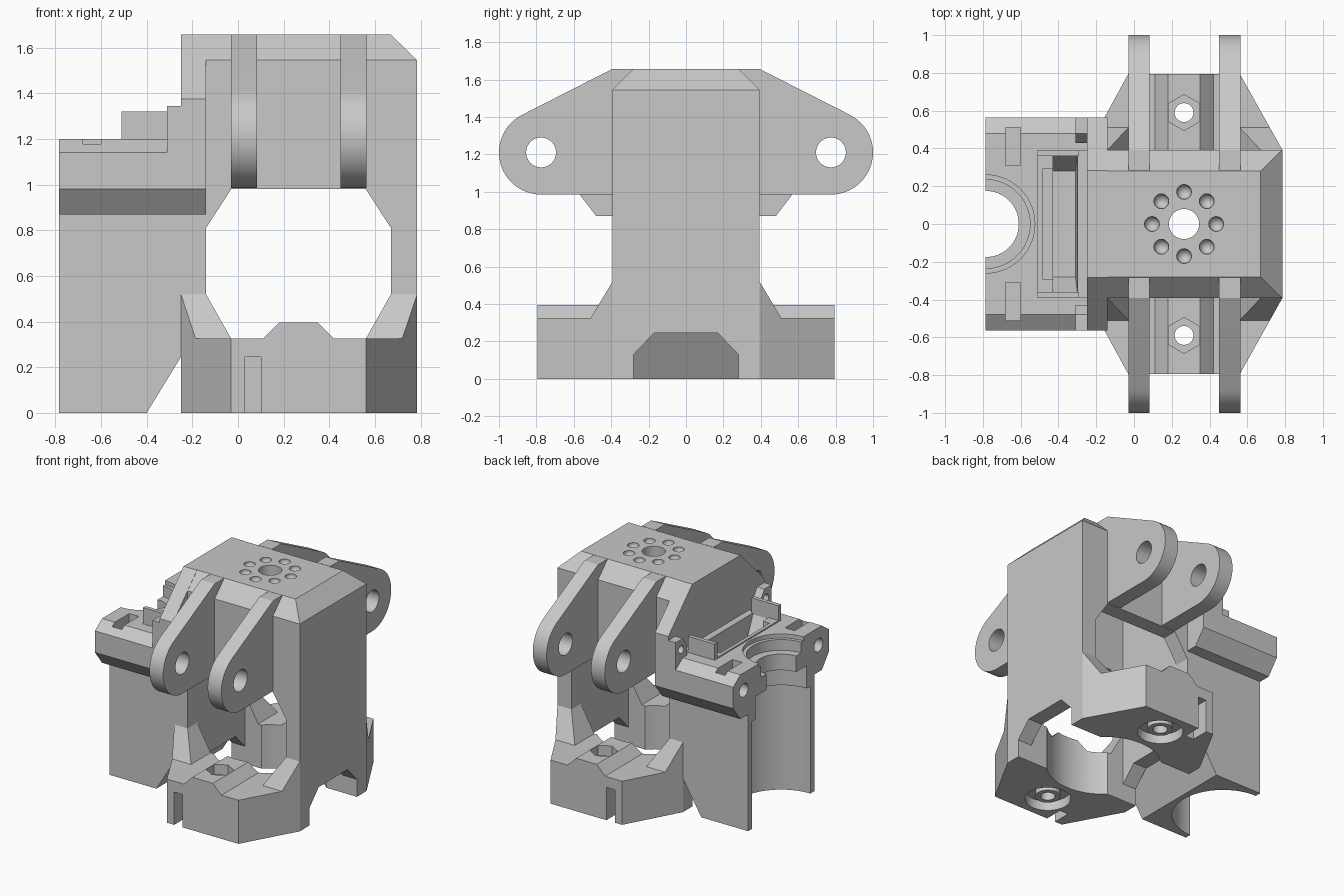
import bpy, bmesh, math
from mathutils import Vector, Matrix

if "Cube" in bpy.data.objects:
    bpy.data.objects.remove(bpy.data.objects["Cube"])

grey = bpy.data.materials.new("mid grey")
grey.diffuse_color = (0.58, 0.58, 0.58, 1)
grey.use_nodes = True
grey.node_tree.nodes["Principled BSDF"].inputs["Base Color"].default_value = grey.diffuse_color
CX = 0.265  # centre line of the bolt circle and ring


def make(name, bm):
    bmesh.ops.recalc_face_normals(bm, faces=bm.faces)
    me = bpy.data.meshes.new(name)
    bm.to_mesh(me)
    bm.free()
    me.materials.append(grey)
    ob = bpy.data.objects.new(name, me)
    bpy.context.collection.objects.link(ob)
    return ob


def prism(name, pts, axis, a, b):
    """Extrude a 2D profile along an axis from a to b."""
    put = {'x': lambda p, t: (t, p[0], p[1]),
           'y': lambda p, t: (p[0], t, p[1]),
           'z': lambda p, t: (p[0], p[1], t)}[axis]
    bm = bmesh.new()
    lo = [bm.verts.new(put(p, a)) for p in pts]
    hi = [bm.verts.new(put(p, b)) for p in pts]
    bm.faces.new(lo)
    bm.faces.new(hi)
    n = len(pts)
    for i in range(n):
        j = (i + 1) % n
        bm.faces.new((lo[i], lo[j], hi[j], hi[i]))
    return make(name, bm)


def box(name, x0, x1, y0, y1, z0, z1):
    return prism(name, [(x0, y0), (x1, y0), (x1, y1), (x0, y1)], 'z', z0, z1)


def disc(name, c, r, axis, a, b, n=48, turn=0.0):
    pts = [(c[0] + r * math.cos(turn + math.tau * i / n),
            c[1] + r * math.sin(turn + math.tau * i / n)) for i in range(n)]
    return prism(name, pts, axis, a, b)


def loft(name, layers):
    """Convex solid through rectangles (x0, x1, half_y, z)."""
    bm = bmesh.new()
    for x0, x1, h, z in layers:
        for x in (x0, x1):
            for y in (-h, h):
                bm.verts.new((x, y, z))
    bmesh.ops.convex_hull(bm, input=bm.verts)
    bmesh.ops.dissolve_limit(bm, angle_limit=0.01, verts=bm.verts, edges=bm.edges)
    return make(name, bm)


def ball(name, c, r):
    bm = bmesh.new()
    bmesh.ops.create_uvsphere(bm, u_segments=20, v_segments=10, radius=r,
                              matrix=Matrix.Translation(c))
    return make(name, bm)


def combine(ob, other, op):
    m = ob.modifiers.new("combine", 'BOOLEAN')
    m.operation, m.solver, m.object = op, 'EXACT', other
    deps = bpy.context.evaluated_depsgraph_get()
    me = bpy.data.meshes.new_from_object(ob.evaluated_get(deps))
    ob.modifiers.clear()
    ob.data = me
    bpy.data.objects.remove(other)


def cut(ob, other):
    combine(ob, other, 'DIFFERENCE')


def add(ob, other):
    combine(ob, other, 'UNION')


def mirrored(half):
    return half + [(-y, z) for y, z in reversed(half)]


# main body with bevelled top
frame = loft("frame", [(-0.25, 0.785, 0.393, 0.2), (-0.25, 0.785, 0.393, 1.545),
                       (-0.25, 0.67, 0.28, 1.657)])
# eight-sided base and the flared feet of the walls
octagon = [(-0.03, -0.795), (0.56, -0.795), (0.785, -0.393), (0.785, 0.393),
           (0.56, 0.795), (-0.03, 0.795), (-0.25, 0.393), (-0.25, -0.393)]
flare = loft("flare", [(-0.25, 0.785, 0.51, 0.2), (-0.25, 0.785, 0.51, 0.325),
                       (-0.25, 0.785, 0.393, 0.52)])
combine(flare, prism("clip", octagon, 'z', -1, 2), 'INTERSECT')
add(frame, flare)
add(frame, prism("base", octagon, 'z', 0, 0.325))
# window through the body, and the hollow behind it
cut(frame, prism("window", [(-0.03, 0.325), (0.56, 0.325), (0.67, 0.52), (0.67, 0.81),
                            (0.56, 0.98), (-0.03, 0.98), (-0.14, 0.81), (-0.14, 0.52)],
                 'y', -1, 1))
cut(frame, box("hollow", -0.14, 0.67, -0.28, 0.28, -0.1, 1.545))
# raised ridge on the base
add(frame, prism("ridge", [(0.10, 0.3), (0.11, 0.325), (0.18, 0.395), (0.35, 0.395),
                           (0.42, 0.325), (0.43, 0.3)], 'y', -0.795, 0.795))

# back slab that joins body and carriage
slab = mirrored([(0.48, 0.87), (0.565, 0.98), (0.565, 1.375), (0.283, 1.657)])
add(frame, prism("slab", slab, 'x', -0.25, -0.14))
# the slab and wall share the window side; carriage block with clipped edges
lug = mirrored([(0.48, 0.87), (0.565, 0.98), (0.565, 1.14), (0.48, 1.20)])
add(frame, prism("carriage", lug, 'x', -0.785, -0.2))
# lower column
add(frame, prism("column", [(-0.785, 0), (-0.40, 0), (-0.25, 0.245), (-0.2, 0.245),
                            (-0.2, 1.0), (-0.785, 1.0)], 'y', -0.39, 0.39))
# low tray rim
add(frame, box("tray_rim", -0.51, -0.22, -0.39, 0.39, 1.1, 1.21))
for s in (-1, 1):
    # screw tabs and tray ends
    add(frame, prism("tab", [(s * 0.43, 1.1), (s * 0.43, 1.27), (s * 0.48, 1.345),
                             (s * 0.565, 1.345), (s * 0.565, 1.1)], 'x', -0.31, -0.2))
    add(frame, box("tray_end", -0.51, -0.29, min(s * 0.36, s * 0.39),
                   max(s * 0.36, s * 0.39), 1.1, 1.32))

# hinge arms, one profile per side
for s in (-1, 1):
    c, r = Vector((0.775, 1.21)), 0.225
    d = Vector((0.393, 1.657)) - c
    top = math.atan2(d.y, d.x) - math.acos(r / d.length)
    prof = [(0.283, 0.985), (0.393, 0.985)]
    for i in range(25):
        a = -math.pi / 2 + (top + math.pi / 2) * i / 24
        prof.append((c.x + r * math.cos(a), c.y + r * math.sin(a)))
    prof += [(0.393, 1.657), (0.283, 1.657)]
    prof = [(s * y, z) for y, z in prof]
    for x in (-0.03, 0.45):
        arm = prism("arm", prof, 'x', x, x + 0.113)
        cut(arm, disc("eye", (s * 0.775, 1.21), 0.08, 'x', -1, 1, 32))
        add(frame, arm)

# ring opening in the base and cable slot through the walls
cut(frame, disc("ring", (CX, 0), 0.388, 'z', -0.1, 0.5, 64))
cut(frame, prism("slot", mirrored([(0.28, -0.1), (0.28, 0.13), (0.17, 0.245)]),
                 'x', -0.25, 1))
# centre bore and blind round-bottomed bolt circle
cut(frame, disc("bore", (CX, 0), 0.08, 'z', 1.4, 1.8, 32))
for i in range(8):
    a = math.tau * i / 8
    cut(frame, ball("bolt", (CX + 0.17 * math.cos(a), 0.17 * math.sin(a), 1.652), 0.04))
for s in (-1, 1):
    # base screws: nut pocket, through hole, ring groove, edge slot
    p = (CX, s * 0.59)
    cut(frame, disc("nut", p, 0.095, 'z', 0.32, 0.6, 6, math.pi / 6))
    cut(frame, disc("groove", p, 0.155, 'z', -0.1, 0.07, 32))
    add(frame, disc("boss", p, 0.085, 'z', 0.02, 0.1, 32))
    cut(frame, disc("screw", p, 0.05, 'z', -0.1, 0.6, 24))
    cut(frame, box("edge_slot", 0.03, 0.10, min(s * 0.66, s * 0.9),
                   max(s * 0.66, s * 0.9), -0.1, 0.245))
    # carriage screws and nut slots
    cut(frame, disc("side_screw", (s * 0.44, 1.07), 0.05, 'x', -1, -0.4, 24))
    cut(frame, disc("tab_screw", (s * 0.50, 1.27), 0.03, 'x', -0.4, -0.26, 20))
    cut(frame, box("nut_slot", -0.68, -0.60, min(s * 0.31, s * 0.51),
                   max(s * 0.31, s * 0.51), 1.0, 1.4))

# tool socket: stepped seat, narrow neck, then a widening round channel
for r, z0, z1 in ((0.26, 1.17, 1.4), (0.235, 1.09, 1.4), (0.175, 0.9, 1.2),
                  (0.30, 0.78, 0.97), (0.345, -0.1, 0.8)):
    cut(frame, disc("socket", (-0.785, 0), r, 'z', z0, z1, 64))
# tray pocket: shallow shelf and a deeper well with sloping ends
cut(frame, box("shelf", -0.485, -0.42, -0.29, 0.29, 1.16, 1.3))
cut(frame, loft("pocket", [(-0.43, -0.31, 0.28, 1.06), (-0.43, -0.30, 0.36, 1.2),
                           (-0.43, -0.30, 0.36, 1.31)]))

# smooth the round holes and arm ends, keep the edges crisp
bpy.ops.object.select_all(action='DESELECT')
frame.select_set(True)
bpy.context.view_layer.objects.active = frame
bpy.ops.object.shade_smooth_by_angle(angle=math.radians(25))
